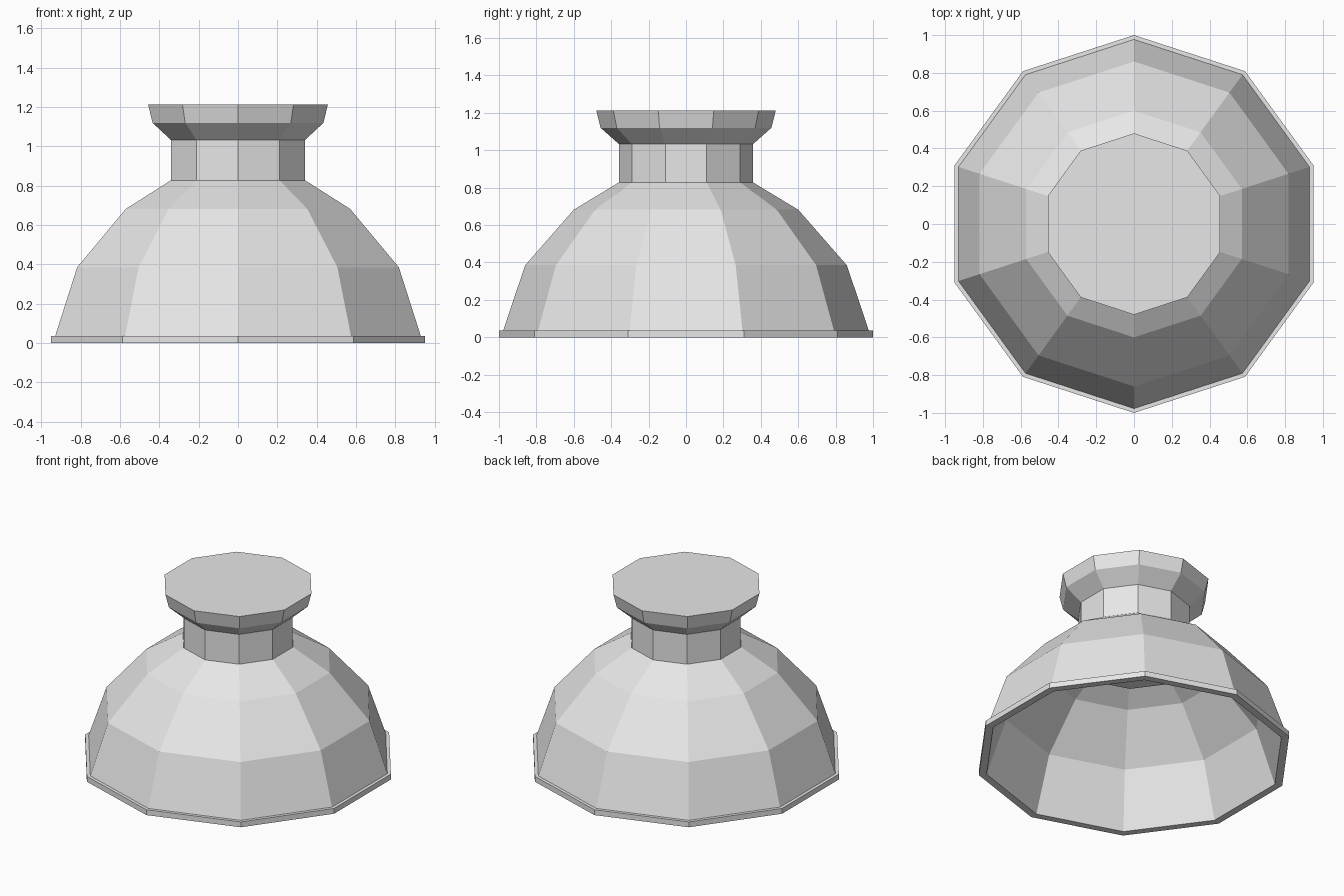
import bpy
import bmesh
from math import sin, cos, pi

SIDES = 10

cube = bpy.data.objects.get("Cube")
if cube:
    bpy.data.objects.remove(cube, do_unlink=True)

grey = bpy.data.materials.new("light_grey")
grey.use_nodes = True
grey.diffuse_color = (0.8, 0.8, 0.8, 1)
grey.node_tree.nodes["Principled BSDF"].inputs["Base Color"].default_value = (0.8, 0.8, 0.8, 1)


def lathe(name, profile, closed=False):
    """Turn a (radius, height) profile into a flat-sided body, capped unless closed."""
    bm = bmesh.new()
    rings = []
    for r, z in profile:
        angles = [pi / 2 + 2 * pi * i / SIDES for i in range(SIDES)]
        rings.append([bm.verts.new((r * cos(a), r * sin(a), z)) for a in angles])
    pairs = list(zip(rings, rings[1:]))
    if closed:
        pairs.append((rings[-1], rings[0]))
    else:
        bm.faces.new(rings[0])
        bm.faces.new(rings[-1])
    for low, high in pairs:
        for i in range(SIDES):
            j = (i + 1) % SIDES
            bm.faces.new((low[i], low[j], high[j], high[i]))
    bmesh.ops.recalc_face_normals(bm, faces=bm.faces)
    mesh = bpy.data.meshes.new(name)
    bm.to_mesh(mesh)
    bm.free()
    mesh.materials.append(grey)
    obj = bpy.data.objects.new(name, mesh)
    bpy.context.collection.objects.link(obj)
    return obj


# Hollow bell with a thin wall and a stepped rim at its mouth
outer = [(1.0, 0), (1.0, 0.037), (0.977, 0.037), (0.86, 0.385), (0.6, 0.682), (0.36, 0.827)]
inner = [(0.34, 0.79), (0.57, 0.66), (0.825, 0.375), (0.95, 0)]
lathe("bell_shell", outer + inner, closed=True)

# Solid neck, reaching down through the crown of the bell
lathe("neck", [(0.358, 0.69), (0.358, 1.032)])

# Flared cap on top of the neck
lathe("cap", [(0.358, 1.032), (0.457, 1.12), (0.48, 1.212)])
